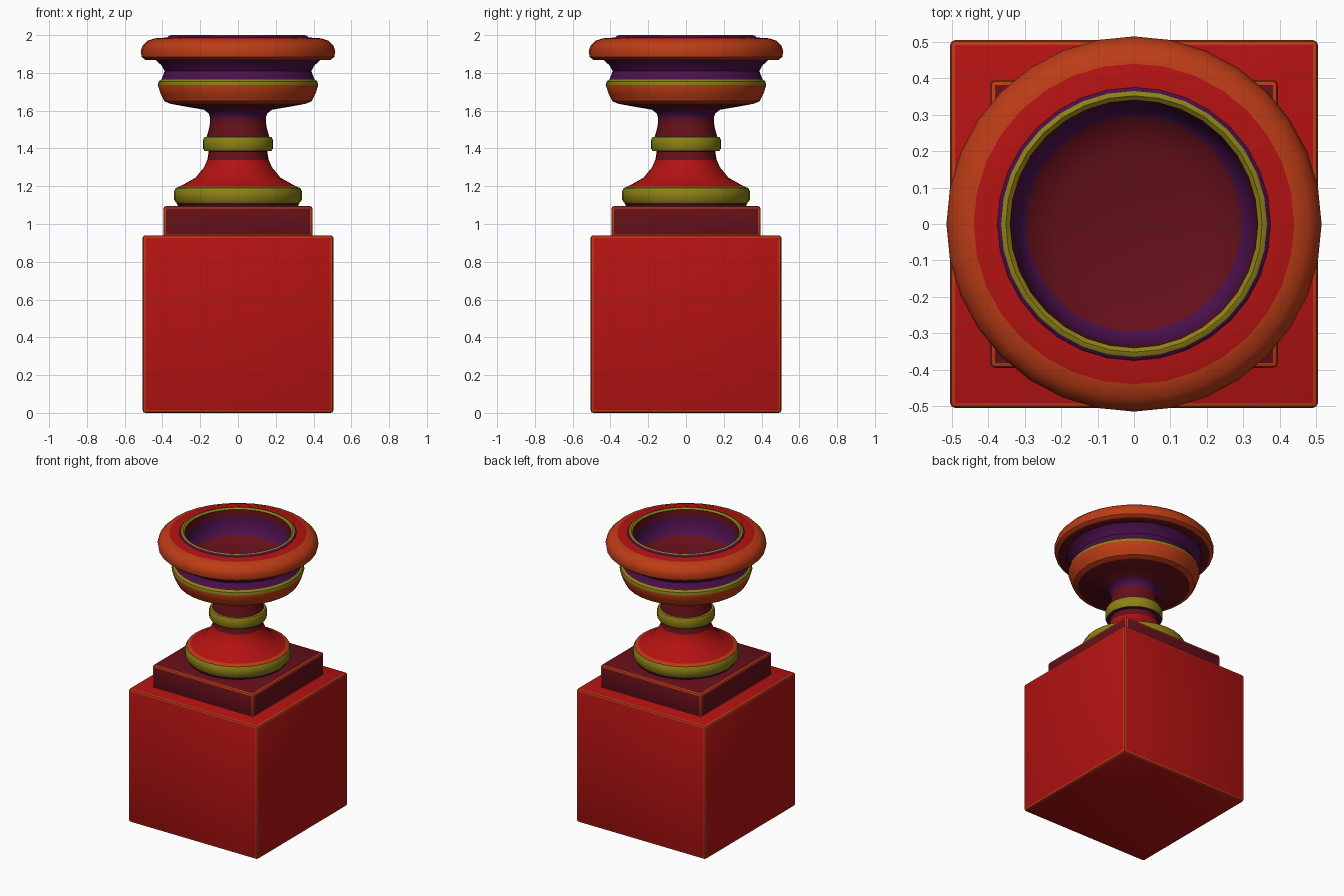
import bpy, bmesh, math

if "Cube" in bpy.data.objects:
    bpy.data.objects.remove(bpy.data.objects["Cube"])

SEGMENTS = 32


def colour(name, r, g, b):
    m = bpy.data.materials.new(name)
    m.diffuse_color = (r, g, b, 1)
    m.use_nodes = True
    m.node_tree.nodes["Principled BSDF"].inputs["Base Color"].default_value = m.diffuse_color
    return m


RED = colour("red", 0.46, 0.006, 0.006)
DARK = colour("dark_red", 0.13, 0.005, 0.010)
ORANGE = colour("orange_red", 0.50, 0.045, 0.008)
OLIVE = colour("olive", 0.27, 0.22, 0.008)
PURPLE = colour("purple", 0.07, 0.005, 0.07)
PALETTE = [RED, DARK, ORANGE, OLIVE, PURPLE]
R, D, O, Y, P = range(5)


def finish(name, bm, materials):
    bmesh.ops.recalc_face_normals(bm, faces=bm.faces)
    mesh = bpy.data.meshes.new(name)
    bm.to_mesh(mesh)
    bm.free()
    ob = bpy.data.objects.new(name, mesh)
    bpy.context.collection.objects.link(ob)
    for m in materials:
        mesh.materials.append(m)
    bpy.ops.object.select_all(action='DESELECT')
    ob.select_set(True)
    bpy.context.view_layer.objects.active = ob
    bpy.ops.object.shade_smooth_by_angle(angle=math.radians(40))
    return ob


def block(name, half, z0, z1, material, edge):
    """Square block with softly worn, differently coloured edges."""
    bm = bmesh.new()
    bmesh.ops.create_cube(bm, size=1)
    for v in bm.verts:
        v.co = (v.co.x * 2 * half, v.co.y * 2 * half, z0 + (v.co.z + 0.5) * (z1 - z0))
    bmesh.ops.bevel(bm, geom=bm.edges[:], offset=0.014, segments=2, profile=0.5,
                    affect='EDGES', material=1)
    return finish(name, bm, [material, edge])


def lathe(name, profile):
    """Turn (radius, z, colour of the band above) points about the z axis."""
    bm = bmesh.new()
    rings = []
    for r, z, _ in profile:
        n = 1 if r == 0 else SEGMENTS
        rings.append([bm.verts.new((r * math.cos(2 * math.pi * i / SEGMENTS),
                                    r * math.sin(2 * math.pi * i / SEGMENTS), z))
                      for i in range(n)])
    for (a, b), (_, _, mat) in zip(zip(rings, rings[1:]), profile):
        for i in range(SEGMENTS):
            j = (i + 1) % SEGMENTS
            corners = [a[i % len(a)], a[j % len(a)], b[j % len(b)], b[i % len(b)]]
            bm.faces.new(list(dict.fromkeys(corners))).material_index = mat
    return finish(name, bm, PALETTE)


# Square pedestal and the smaller step on it
block("pedestal", 0.505, 0.0, 0.94, RED, ORANGE)
block("pedestal_step", 0.395, 0.93, 1.095, DARK, ORANGE)

# Turned urn: foot, stem, collar, bowl, rolled lip and hollow
lathe("urn", [
    (0, 1.09, P), (0.315, 1.09, P), (0.325, 1.11, Y), (0.34, 1.13, Y),
    (0.34, 1.17, Y), (0.33, 1.19, O), (0.305, 1.20, R),            # foot
    (0.225, 1.245, R), (0.18, 1.30, R), (0.162, 1.34, D), (0.155, 1.385, P),
    (0.178, 1.387, Y), (0.185, 1.40, Y), (0.185, 1.445, Y), (0.178, 1.46, Y),
    (0.165, 1.462, D),                                             # collar
    (0.15, 1.52, D), (0.147, 1.56, P), (0.155, 1.585, P), (0.18, 1.605, D),
    (0.28, 1.622, D), (0.36, 1.637, O), (0.39, 1.65, O), (0.41, 1.69, O),
    (0.425, 1.735, Y), (0.42, 1.755, Y), (0.405, 1.765, P),        # bowl
    (0.388, 1.81, P), (0.405, 1.84, P), (0.435, 1.867, D),
    (0.49, 1.868, O), (0.51, 1.885, O), (0.515, 1.915, O), (0.505, 1.945, O),
    (0.48, 1.97, O), (0.44, 1.983, R), (0.375, 1.987, P),          # lip
    (0.365, 1.997, Y), (0.352, 2.0, Y), (0.34, 1.99, D), (0.335, 1.94, P),
    (0.325, 1.88, P), (0.295, 1.83, D), (0.21, 1.80, D), (0, 1.785, D),
])
